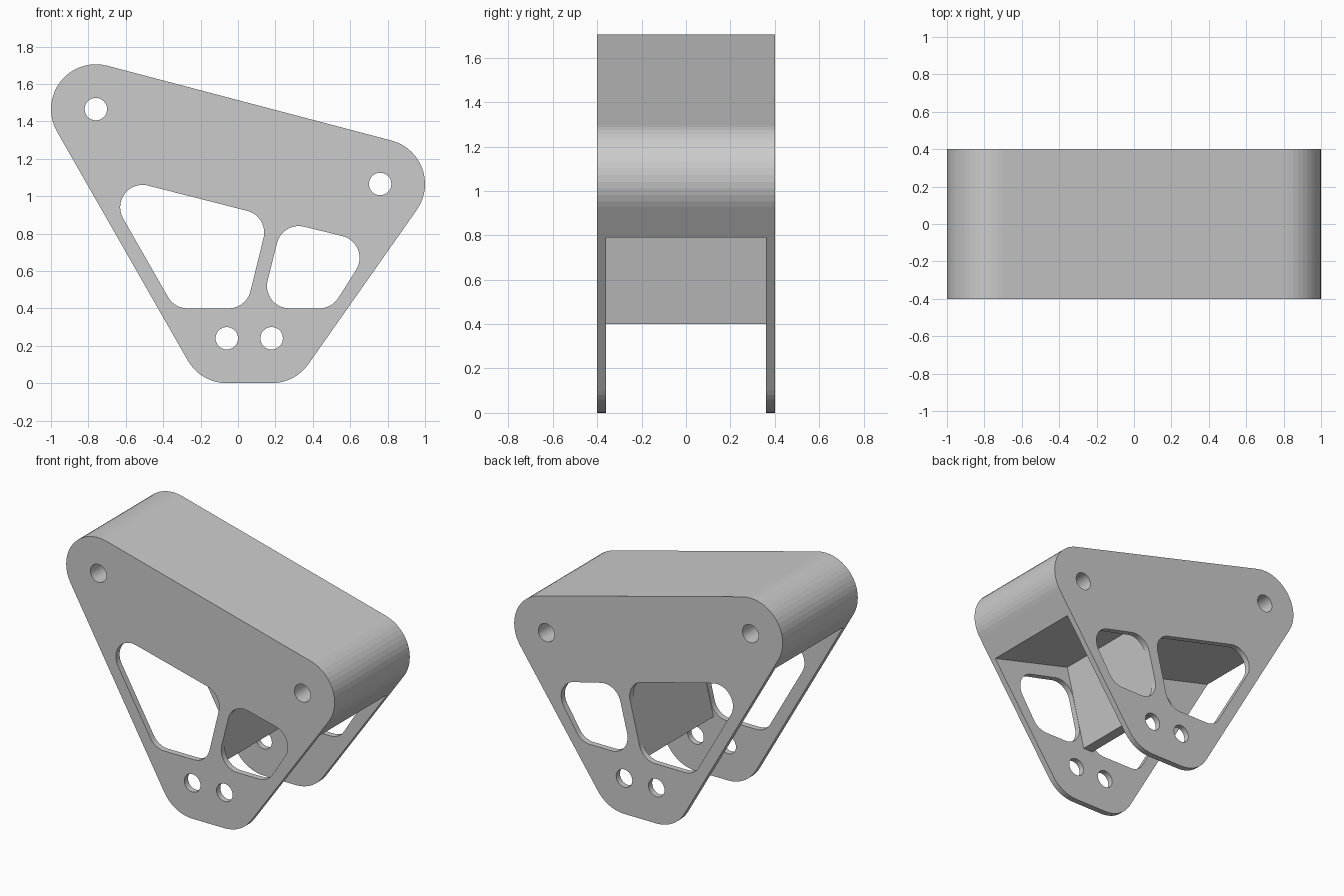
import bpy, bmesh
from math import atan2, ceil, cos, sin, pi, tau

if "Cube" in bpy.data.objects:
    bpy.data.objects.remove(bpy.data.objects["Cube"])

STEP = tau / 48   # facet angle on rounded corners


def rounded(centres, r):
    """Outline around equal circles, listed counter-clockwise in x/z."""
    pts, n = [], len(centres)
    for i, (x, z) in enumerate(centres):
        px, pz = centres[i - 1]
        nx, nz = centres[(i + 1) % n]
        a0 = atan2(z - pz, x - px) - pi / 2
        a1 = atan2(nz - z, nx - x) - pi / 2
        sweep = (a1 - a0) % tau
        k = max(2, ceil(sweep / STEP))
        for j in range(k + 1):
            a = a0 + sweep * j / k
            pts.append((x + r * cos(a), z + r * sin(a)))
    return pts


def circle(x, z, r, n=32):
    return [(x + r * cos(tau * i / n), z + r * sin(tau * i / n)) for i in range(n)]


def prism(name, profile, half_depth):
    """Extrude an x/z profile symmetrically along y."""
    bm = bmesh.new()
    face = bm.faces.new([bm.verts.new((x, -half_depth, z)) for x, z in profile])
    ext = bmesh.ops.extrude_face_region(bm, geom=[face])
    verts = [v for v in ext["geom"] if isinstance(v, bmesh.types.BMVert)]
    bmesh.ops.translate(bm, verts=verts, vec=(0, 2 * half_depth, 0))
    bmesh.ops.recalc_face_normals(bm, faces=bm.faces)
    mesh = bpy.data.meshes.new(name)
    bm.to_mesh(mesh)
    bm.free()
    obj = bpy.data.objects.new(name, mesh)
    bpy.context.collection.objects.link(obj)
    return obj


def cut(target, name, profile, half_depth):
    cutter = prism(name, profile, half_depth)
    cutter.hide_render = True
    mod = target.modifiers.new(name, 'BOOLEAN')
    mod.operation = 'DIFFERENCE'
    mod.solver = 'EXACT'
    mod.object = cutter
    bpy.context.view_layer.objects.active = target
    bpy.ops.object.modifier_apply(modifier=name)
    bpy.data.objects.remove(cutter, do_unlink=True)


# Whole bracket silhouette
pivots = [(-0.76, 1.465), (-0.06, 0.24), (0.18, 0.24), (0.76, 1.065)]
bracket = prism("bracket", rounded(pivots, 0.24), 0.4)


# Open space between the side plates, leaving the top block and slanted web
def under(x):
    return 1.0175 - 0.263 * x


def web_top(x):
    # where the web edge starting at (x, 0.4) meets the block underside
    z = (1.0175 - 0.263 * (x - 0.1)) / (1 + 0.263 * 0.25)
    return x + 0.25 * (z - 0.4), under(x + 0.25 * (z - 0.4))


left, right = 0.047, 0.119
cut(bracket, "inner_space",
    [(-1.3, -0.3), (1.3, -0.3), (1.3, under(1.3)), web_top(right), (right, 0.4),
     (left, 0.4), web_top(left), (-1.3, under(-1.3))], 0.36)

# Rounded windows through the plates
windows = {
    "left_window": [(-0.51, 0.94), (-0.27, 0.52), (-0.05, 0.52), (0.02, 0.805)],
    "right_window": [(0.325, 0.72), (0.275, 0.52), (0.435, 0.52), (0.53, 0.67)],
}
for name, centres in windows.items():
    cut(bracket, name, rounded(centres, 0.12), 0.6)

# Bolt holes at the four corners
for i, (x, z) in enumerate(pivots):
    cut(bracket, f"bolt_hole_{i}", circle(x, z, 0.06), 0.6)
